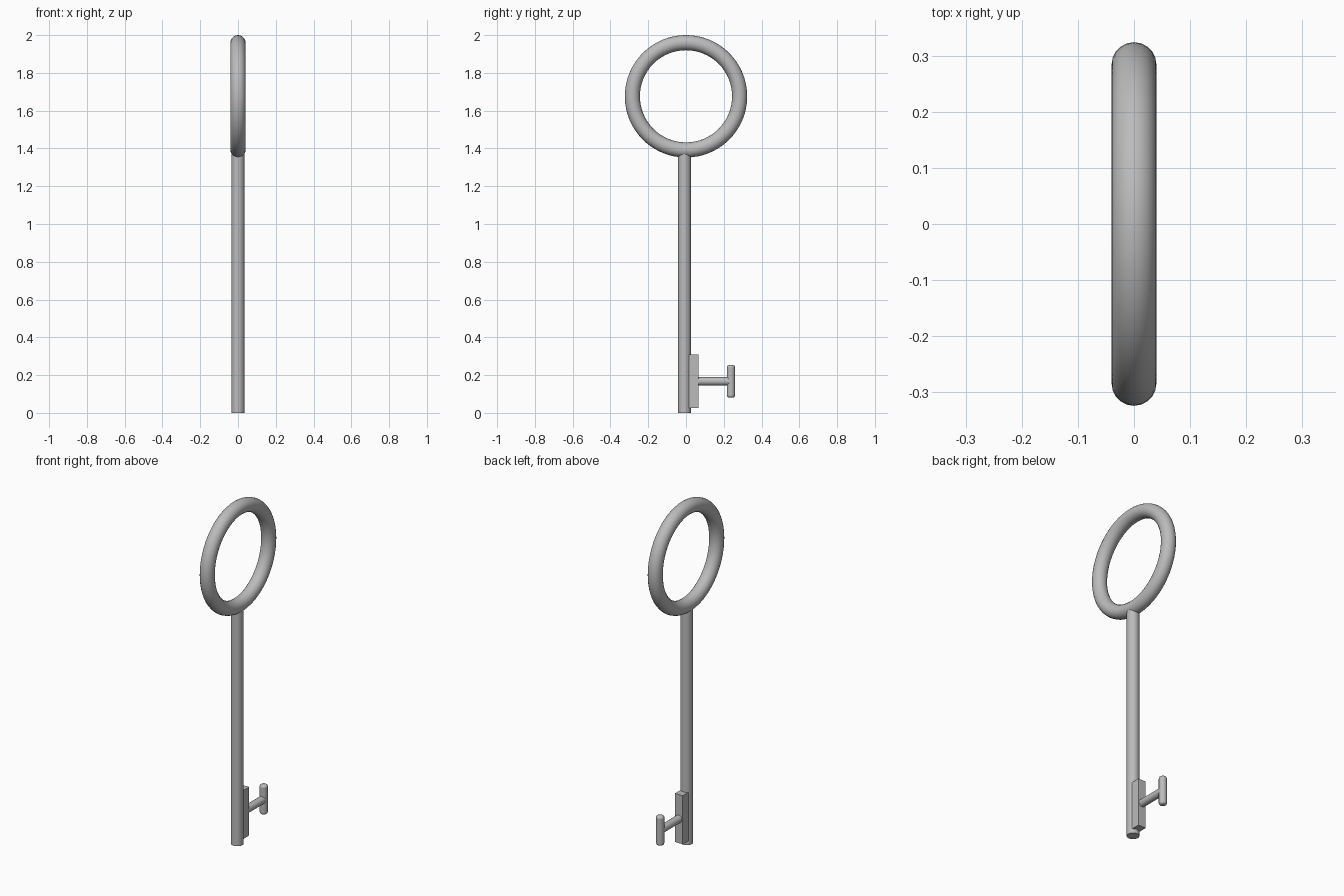
import bpy
import math

default = bpy.data.objects.get("Cube")
if default:
    bpy.data.objects.remove(default, do_unlink=True)

# Single grey metal
metal = bpy.data.materials.new("grey_metal")
metal.use_nodes = True
GREY = (0.5, 0.5, 0.5, 1)
metal.diffuse_color = GREY
metal.node_tree.nodes["Principled BSDF"].inputs["Base Color"].default_value = GREY


def finish(name, bevel=0, smooth=True):
    """Name, colour, soften and shade the newly added part."""
    ob = bpy.context.object
    ob.name = name
    ob.data.materials.append(metal)
    if smooth:
        bpy.ops.object.shade_smooth_by_angle(angle=math.radians(40))
    if bevel:
        mod = ob.modifiers.new("rounded_ends", "BEVEL")
        mod.width = bevel
        mod.segments = 4
        mod.limit_method = "ANGLE"
        mod.angle_limit = math.radians(60)
    return ob


def rod(name, radius, length, location, rotation=(0, 0, 0), sides=16, bevel=0):
    bpy.ops.mesh.primitive_cylinder_add(vertices=sides, radius=radius, depth=length,
                                        location=location, rotation=rotation)
    return finish(name, bevel)


# Ring handle, standing in the YZ plane
bpy.ops.mesh.primitive_torus_add(major_radius=0.284, minor_radius=0.04,
                                 major_segments=64, minor_segments=20,
                                 location=(0, 0, 1.676), rotation=(0, math.pi / 2, 0))
finish("ring_handle")

# Long shaft, reaching into the ring
rod("shaft", 0.034, 1.39, (0, -0.008, 0.695))

# Bit: block on the shaft, stem and rounded crossbar
bpy.ops.mesh.primitive_cube_add(size=1, location=(0, 0.035, 0.167))
block = bpy.context.object
block.scale = (0.05, 0.064, 0.284)
bpy.ops.object.transform_apply(location=False, rotation=False, scale=True)
finish("bit_block", smooth=False)

rod("bit_stem", 0.022, 0.18, (0, 0.145, 0.167), (math.pi / 2, 0, 0))
rod("bit_crossbar", 0.022, 0.172, (0, 0.238, 0.167), bevel=0.012)
